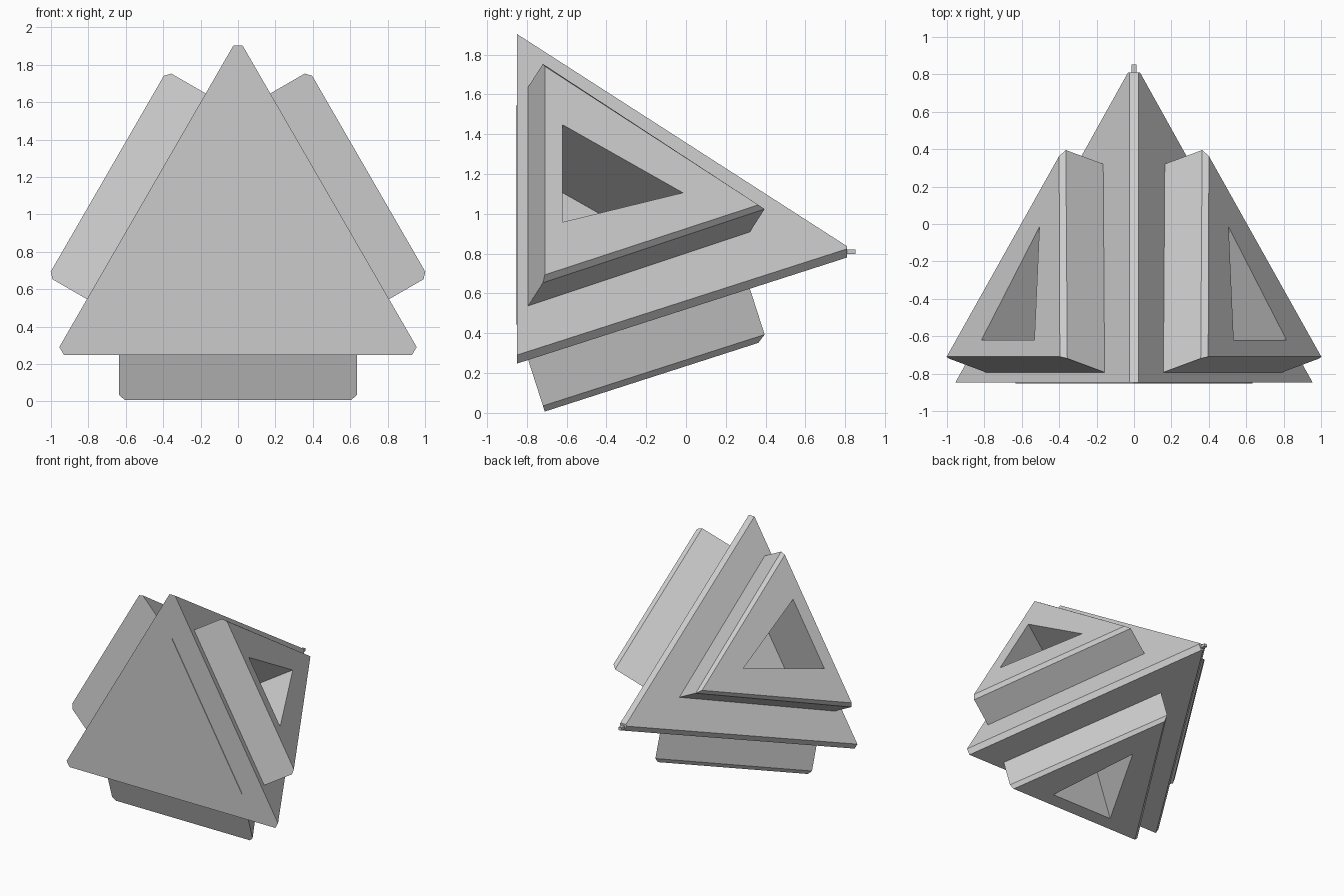
import bpy, bmesh
from math import sin, cos, radians, sqrt
from mathutils import Matrix, Vector

if "Cube" in bpy.data.objects:
    bpy.data.objects.remove(bpy.data.objects["Cube"])

CZ = 0.814                       # height of the core axis
FRONT, BACK = -0.848, 0.81       # ends of the core along y
R0, R1 = 0.566, 0.033            # face distance from the axis at each end
along = Vector((0, BACK - FRONT, R0 - R1)).normalized()   # up the lower face
out = Vector((0, along.z, -along.y))                      # outward from it


def loft(name, rings):
    """Solid through matching rings of points, capped at both ends."""
    bm = bmesh.new()
    loops = [[bm.verts.new(p) for p in ring] for ring in rings]
    n = len(loops[0])
    for a, b in zip(loops, loops[1:]):
        for i in range(n):
            j = (i + 1) % n
            bm.faces.new((a[i], a[j], b[j], b[i]))
    bm.faces.new(loops[0][::-1])
    bm.faces.new(loops[-1])
    bmesh.ops.recalc_face_normals(bm, faces=bm.faces)
    mesh = bpy.data.meshes.new(name)
    bm.to_mesh(mesh)
    bm.free()
    ob = bpy.data.objects.new(name, mesh)
    bpy.context.collection.objects.link(ob)
    return ob


def hexagon(y, r, half=0.025):
    """Triangle section with its corners cut flat."""
    pts = []
    for a in (90, 210, 330):
        c, s = cos(radians(a)), sin(radians(a))
        d = 2 * r - half * sqrt(3)
        for t in (-half, half):
            pts.append(Vector((d * c - t * s, y, CZ + d * s + t * c)))
    return pts


def face_triangle(half, s0, s1, d, turn):
    """Triangle parallel to a slanted face, d outside it."""
    base = Vector((0, FRONT, CZ - R0)) + out * d
    pivot = Vector((0, 0, CZ))
    rot = Matrix.Rotation(radians(turn), 3, 'Y')
    pts = [base + along * s0 - Vector((half, 0, 0)),
           base + along * s0 + Vector((half, 0, 0)),
           base + along * s1]
    return [rot @ (p - pivot) + pivot for p in pts]


def cut(ob, cutter):
    mod = ob.modifiers.new("recess", 'BOOLEAN')
    mod.operation = 'DIFFERENCE'
    mod.solver = 'EXACT'
    mod.object = cutter


# Core with flattened edges
core = loft("core", [hexagon(FRONT, R0), hexagon(BACK, R1)])

# Raised plates with deep triangular recesses
for side, turn in (("lower", 0), ("right", 120), ("left", 240)):
    plate = loft(side + "_plate", [
        face_triangle(0.635, 0.058, 1.228, -0.01, turn),
        face_triangle(0.635, 0.058, 1.228, 0.242, turn),
        face_triangle(0.605, 0.058, 1.185, 0.272, turn)])
    cutter = loft(side + "_recess_cutter", [
        face_triangle(0.283, 0.151, 0.787, -0.255, turn),
        face_triangle(0.283, 0.151, 0.787, 0.35, turn)])
    cutter.hide_render = True
    cutter.hide_set(True)
    cutter.display_type = 'WIRE'
    cut(core, cutter)
    cut(plate, cutter)

# Thin inlay on the front
loft("front_inlay", [[Vector((x, y, z)) for x, z in
                      ((-0.633, 0.445), (0.633, 0.445), (0, 1.545))]
                     for y in (FRONT + 0.01, -0.853)])

# Small peg at the rear tip
loft("rear_peg", [[Vector((x, y, z)) for x, z in
                   ((-0.013, 0.798), (0.013, 0.798), (0.013, 0.821), (-0.013, 0.821))]
                  for y in (0.8, 0.852)])
